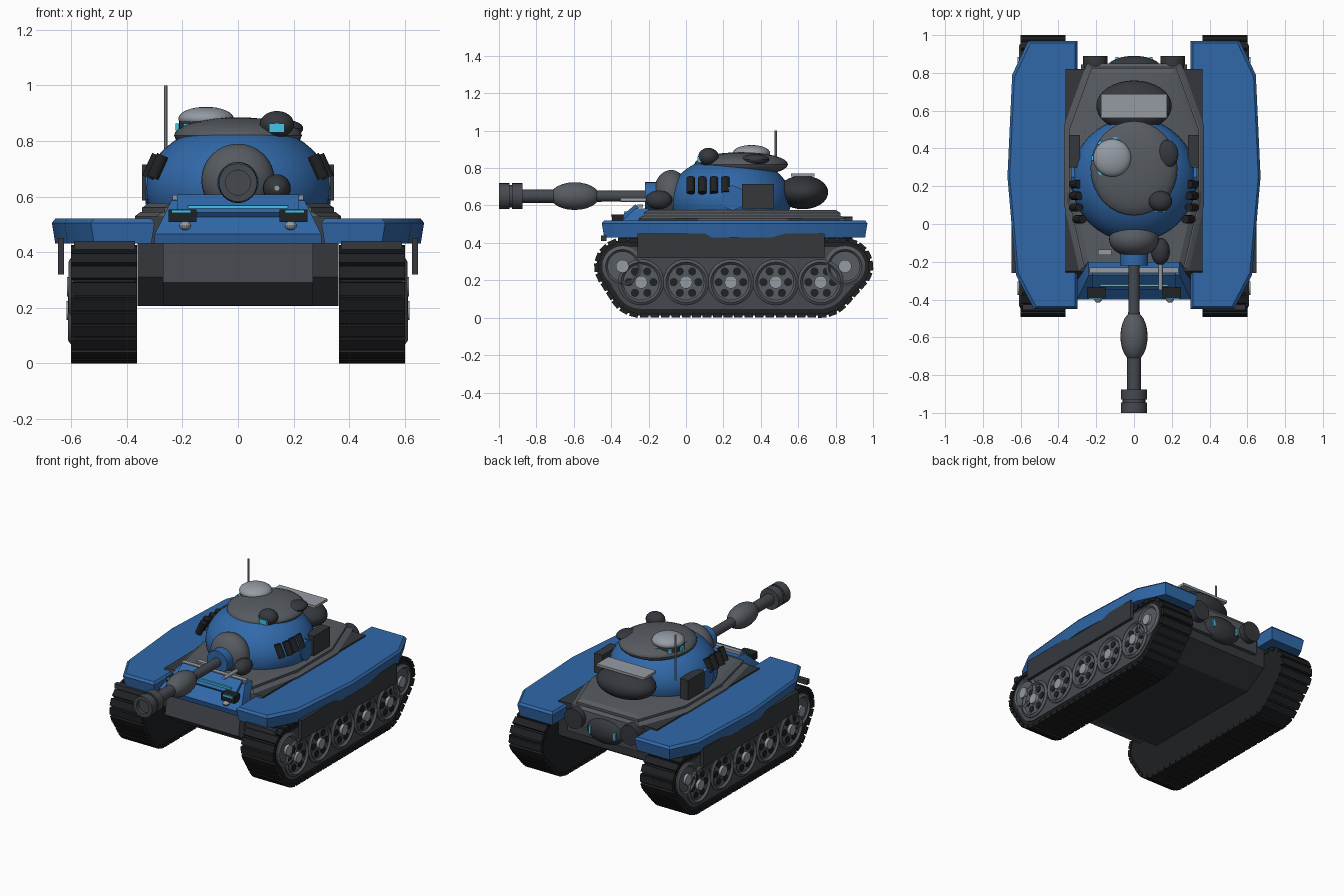
import bpy, bmesh
from math import sin, cos, pi, radians, hypot, atan2
from mathutils import Vector, Matrix

if "Cube" in bpy.data.objects:
    bpy.data.objects.remove(bpy.data.objects["Cube"])

COLS = {'blue': (0.03, 0.14, 0.40), 'dark': (0.035, 0.039, 0.046), 'black': (0.014, 0.015, 0.017),
        'grey': (0.095, 0.105, 0.12), 'steel': (0.06, 0.066, 0.078), 'light': (0.30, 0.33, 0.37),
        'cyan': (0.06, 0.55, 0.80)}
MATS = {}
for n, c in COLS.items():
    MATS[n] = bpy.data.materials.new(n)
    MATS[n].diffuse_color = (*c, 1)


def finish(name, bm, mat):
    bmesh.ops.recalc_face_normals(bm, faces=bm.faces)
    me = bpy.data.meshes.new(name)
    bm.to_mesh(me)
    bm.free()
    me.materials.append(MATS[mat])
    ob = bpy.data.objects.new(name, me)
    bpy.context.collection.objects.link(ob)
    return ob


def ball(name, c, r, mat, seg=32):
    bm = bmesh.new()
    bmesh.ops.create_uvsphere(bm, u_segments=seg, v_segments=seg // 2, radius=1,
                              matrix=Matrix.Translation(c) @ Matrix.Diagonal((*r, 1)))
    return finish(name, bm, mat)


def box(name, c, size, mat, rot=(0, 'X')):
    bm = bmesh.new()
    bmesh.ops.create_cube(bm, size=1, matrix=Matrix.Translation(c)
                          @ Matrix.Rotation(radians(rot[0]), 4, rot[1]) @ Matrix.Diagonal((*size, 1)))
    return finish(name, bm, mat)


def lathe(name, prof, o, axis, mat, seg=24):
    """Revolve (radius, distance) profile about an axis through o."""
    bm = bmesh.new()
    vs = [bm.verts.new((r, 0, t)) for r, t in prof]
    es = [bm.edges.new(p) for p in zip(vs, vs[1:])]
    bmesh.ops.spin(bm, geom=vs + es, cent=(0, 0, 0), axis=(0, 0, 1), angle=2 * pi, steps=seg)
    bmesh.ops.remove_doubles(bm, verts=bm.verts, dist=1e-5)
    bm.transform(Matrix.Translation(o) @ Vector(axis).to_track_quat('Z', 'Y').to_matrix().to_4x4())
    return finish(name, bm, mat)


def cyl(name, o, axis, r, h, mat, seg=20):
    return lathe(name, [(0, 0), (r, 0), (r, h), (0, h)], o, axis, mat, seg)


def loft(name, rings, mat):
    """Skin closed rings of 3D points and cap both ends."""
    bm = bmesh.new()
    rs = [[bm.verts.new(p) for p in ring] for ring in rings]
    n = len(rs[0])
    for a, b in zip(rs, rs[1:]):
        for i in range(n):
            bm.faces.new((a[i], a[(i + 1) % n], b[(i + 1) % n], b[i]))
    bm.faces.new(rs[0])
    bm.faces.new(rs[-1])
    return finish(name, bm, mat)


def side_prism(name, pts, x0, x1, mat):
    return loft(name, [[(x, y, z) for y, z in pts] for x in (x0, x1)], mat)


def level(pts, z, inset=0, cx=0, cy=0.25):
    """Plan outline at height z, pulled in towards its centre."""
    s = lambda v, c: v - inset * ((v > c + .01) - (v < c - .01))
    return [(s(x, cx), s(y, cy), z) for x, y in pts]


# Running gear outline: hull around idler, road wheels and sprocket circles
ROAD = [-0.24, 0.0, 0.24, 0.48, 0.72]
ENDS = [-0.34, 0.85]


def track_outline(shrink, n=72):
    circ = [(y, 0.275, 0.138 - shrink) for y in ENDS] + [(y, 0.19, 0.178 - shrink) for y in ROAD]
    pts = []
    for i in range(n):
        d = (cos(2 * pi * (i + .5) / n), sin(2 * pi * (i + .5) / n))
        y, z, r = max(circ, key=lambda c: c[0] * d[0] + c[1] * d[1] + c[2])
        pts.append((y + r * d[0], z + r * d[1]))
    return pts


def tread(name, s, pts):
    bm = bmesh.new()
    gap, left = 0.056, 0
    for (y0, z0), (y1, z1) in zip(pts, pts[1:] + pts[:1]):
        L = hypot(y1 - y0, z1 - z0)
        while left < L:
            f = left / L
            m = Matrix.Translation((s * 0.482, y0 + f * (y1 - y0), z0 + f * (z1 - z0))) \
                @ Matrix.Rotation(atan2(z1 - z0, y1 - y0), 4, 'X')
            bmesh.ops.create_cube(bm, size=1, matrix=m @ Matrix.Diagonal((0.238, 0.046, 0.024, 1)))
            left += gap
        left -= L
    return finish(name, bm, 'black')


FENDER = [(.30, -.45), (.53, -.45), (.625, -.27), (.67, .25), (.645, .79), (.56, .97), (.30, .97)]
for s, side in ((-1, 'left'), (1, 'right')):
    # Track, treads and inner plate
    side_prism(side + '_track_belt', track_outline(0), s * .368, s * .592, 'black')
    side_prism(side + '_track_plate', track_outline(.035), s * .40, s * .597, 'steel')
    tread(side + '_track_shoes', s, track_outline(0))
    # Road wheels with hubs and round pockets
    for i, y in enumerate(ROAD):
        lathe(f'{side}_road_wheel_{i}', [(0, 0), (.122, 0), (.122, .035), (.108, .045), (.096, .032),
              (.04, .032), (0, .032)], (s * .567, y, .19), (s, 0, 0), 'grey', 28)
        cyl(f'{side}_wheel_hub_{i}', (s * .59, y, .19), (s, 0, 0), .034, .028, 'light')
        for k in range(6):
            a = k * pi / 3
            cyl(f'{side}_wheel_pocket_{i}_{k}', (s * .58, y + .066 * cos(a), .19 + .066 * sin(a)),
                (s, 0, 0), .022, .024, 'black', 12)
    for i, y in enumerate(ENDS):
        lathe(f'{side}_end_wheel_{i}', [(0, 0), (.108, 0), (.108, .035), (.09, .045), (.08, .034),
              (0, .034)], (s * .565, y, .275), (s, 0, 0), 'grey', 28)
        cyl(f'{side}_end_hub_{i}', (s * .59, y, .275), (s, 0, 0), .035, .026, 'light')
    # Side skirt and fender
    box(side + '_skirt', (s * .637, .24, .385), (.022, 1.0, .13), 'dark')
    rings = [level(FENDER, z, i, .48) for z, i in ((.43, .012), (.505, 0), (.52, .012))]
    loft(side + '_fender', [[(s * x, y, z) for x, y, z in r] for r in rings], 'blue')
    box(side + '_fender_flap', (s * .48, -.44, .425), (.22, .03, .03), 'dark')
    # Front lamps
    box(side + '_lamp_housing', (s * .20, -.365, .53), (.10, .06, .045), 'black')
    box(side + '_lamp_strip', (s * .205, -.395, .546), (.07, .012, .012), 'cyan')
    ball(side + '_lamp_bulb', (s * .19, -.395, .495), (.022, .022, .016), 'light', 16)
    # Turret sides: smoke tubes, cheek disc and stowage box
    for i in range(4):
        cyl(f'{side}_smoke_tube_{i}', (s * .325 - s * .018 * (i == 0), .025 + .062 * i, .668),
            (-s * .45, 0, 1), .022, .088, 'black', 12)
    cyl(side + '_cheek_disc', (s * .26, .25, .64), (s, 0, 0), .068, .073, 'blue', 8)
    box(side + '_stowage_box', (s * .315, .385, .65), (.06, .17, .13), 'dark')
    # Rear exhausts
    cyl(side + '_exhaust', (s * .205, .80, .475), (0, 1, 0), .066, .09, 'dark')
    box(side + '_rear_light', (s * .09, .877, .43), (.016, .016, .05), 'cyan')

# Lower hull, nose and belly
side_prism('lower_hull', [(-.32, .43), (-.32, .31), (-.22, .205), (.66, .205), (.82, .30), (.82, .53),
                          (-.25, .53)], -.362, .362, 'dark')
side_prism('hull_nose', [(-.36, .43), (-.38, .29), (-.27, .207), (0, .207), (0, .43)], -.27, .27, 'steel')
box('rear_plate', (0, .825, .43), (.56, .04, .14), 'steel')
ball('rear_engine_pod', (0, .83, .43), (.14, .06, .085), 'dark')

# Stepped deck
DECK = [(.25, .85), (-.25, .85), (-.37, .52), (-.37, .10), (-.29, -.25), (.29, -.25), (.37, .10), (.37, .52)]
loft('lower_deck', [level(DECK, .43), level(DECK, .53), level(DECK, .545, .02)], 'grey')
loft('upper_deck', [level(DECK, .53, .025), level(DECK, .56, .025), level(DECK, .577, .05)], 'grey')
box('deck_vent', (-.155, -.15, .58), (.07, .03, .014), 'light')

# Sloped front plate with trim
loft('glacis', [[(x, y0, z), (-x, y0, z), (-x, -.2, z), (x, -.2, z)]
                for x, y0, z in ((.30, -.39, .43), (.30, -.40, .465), (.24, -.27, .585))], 'blue')
box('glacis_panel', (0, -.30, .565), (.44, .10, .025), 'blue', (40, 'X'))
box('glacis_light_strip', (0, -.325, .562), (.36, .012, .012), 'cyan')
box('glacis_top_bar', (0, -.245, .597), (.47, .03, .018), 'light')

# Turret
ball('turret_dome', (0, .235, .63), (.333, .328, .235), 'blue', 40)
ball('turret_cap', (0, .295, .82), (.23, .25, .065), 'grey')
ball('mantlet', (0, -.08, .66), (.132, .095, .13), 'grey')
cyl('gun_collar', (0, -.09, .65), (0, -1, 0), .075, .13, 'blue', 24)
lathe('gun_barrel', [(0, 0), (.03, 0), (.03, .3), (.036, .5), (.036, .75), (0, .75)],
      (0, -.15, .65), (0, -1, 0), 'steel')
ball('bore_evacuator', (0, -.595, .65), (.072, .132, .074), 'grey', 24)
lathe('muzzle_brake', [(0, 0), (.069, 0), (.069, .055), (.06, .055), (.06, .07), (.069, .07), (.069, .125),
      (.045, .125), (.045, .10), (0, .10)], (0, -.875, .65), (0, -1, 0), 'steel')
ball('side_gun_mount', (.14, -.145, .63), (.05, .072, .05), 'dark', 24)
cyl('side_gun_barrel', (.14, -.18, .63), (0, -1, 0), .011, .17, 'light', 12)

# Roof fittings
cyl('hatch_ring', (-.115, .35, .83), (0, 0, 1), .098, .045, 'dark', 28)
ball('hatch_dome', (-.115, .35, .88), (.1, .1, .043), 'light')
for i in range(5):
    a = radians(80 + 50 * i)
    box(f'hatch_periscope_{i}', (-.115 + .098 * cos(a), .35 + .098 * sin(a), .85), (.025, .025, .026), 'cyan',
        (80 + 50 * i, 'Z'))
ball('sight_dome', (.14, .12, .86), (.062, .055, .048), 'dark', 24)
box('sight_lens', (.14, .072, .846), (.055, .022, .032), 'cyan')
ball('roof_vent', (.175, .37, .845), (.06, .075, .03), 'dark', 24)
cyl('antenna', (-.26, .48, .70), (0, 0, 1), .006, .30, 'light', 8)

# Rear turret bustle
ball('bustle', (0, .625, .67), (.2, .135, .09), 'dark')
box('bustle_lid', (0, .625, .763), (.35, .125, .016), 'light')

bpy.ops.object.select_all(action='SELECT')
bpy.context.view_layer.objects.active = bpy.data.objects['turret_dome']
bpy.ops.object.shade_smooth_by_angle(angle=radians(28))

for m in bpy.data.materials:
    if m.users and not m.is_grease_pencil:
        m.use_nodes = True
        m.node_tree.nodes["Principled BSDF"].inputs["Base Color"].default_value = m.diffuse_color
